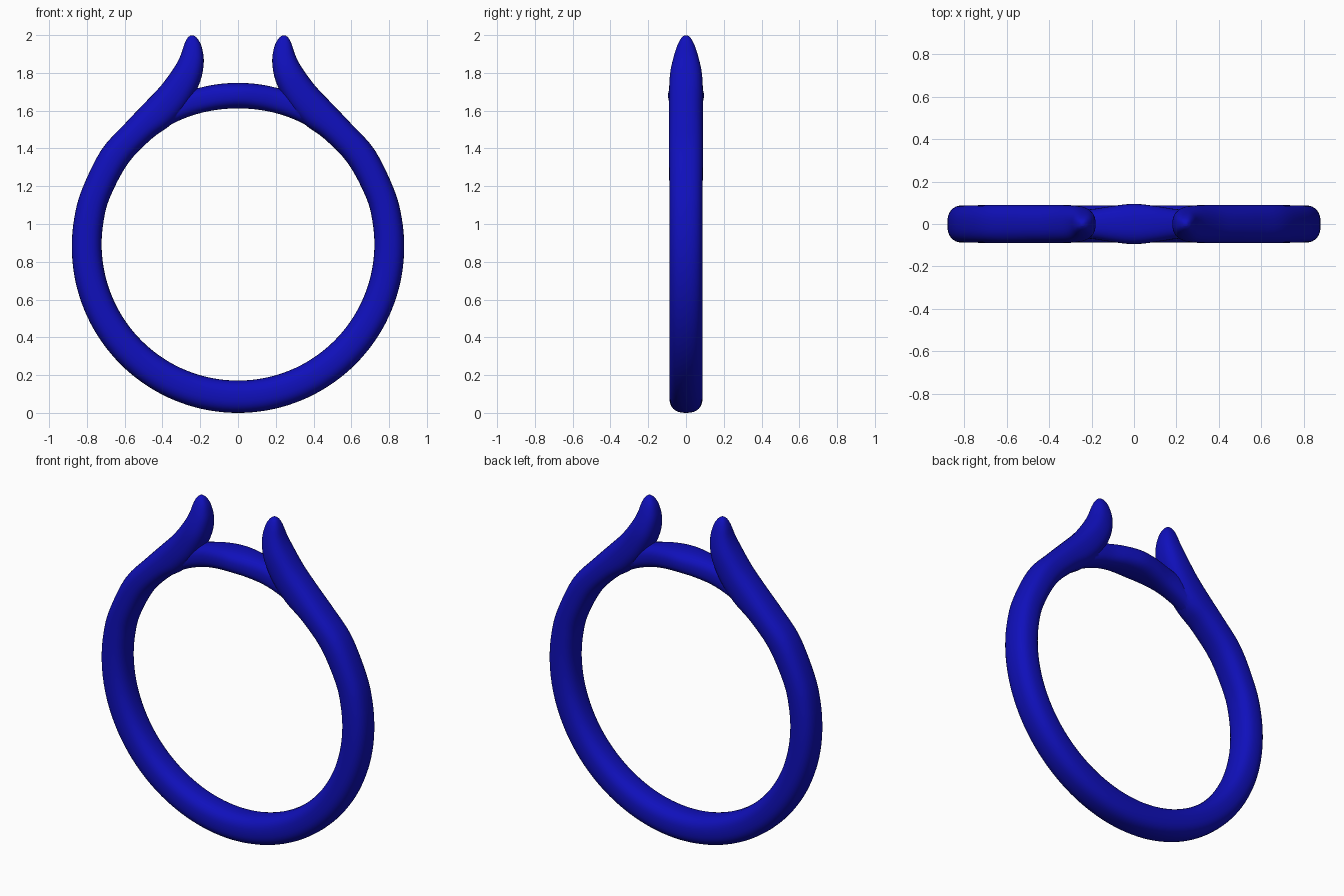
import bpy, bmesh, math
from mathutils import Vector

if "Cube" in bpy.data.objects:
    bpy.data.objects.remove(bpy.data.objects["Cube"])

SEG = 32
POWER = 2 / 2.5


def catmull(rows, steps):
    # smooth interpolation through the station rows
    out = []
    for k in range(len(rows) - 1):
        a, b, c, d = (rows[min(max(k + j, 0), len(rows) - 1)] for j in (-1, 0, 1, 2))
        for s in range(steps):
            t = s / steps
            out.append([0.5 * (2 * q + (r - p) * t + (2 * p - 5 * q + 4 * r - u) * t * t
                        + (3 * q - p - 3 * r + u) * t ** 3) for p, q, r, u in zip(a, b, c, d)])
    return out + [list(rows[-1])]


def mirrored(half):
    # half starts on x = 0; extend it to the other side
    left = [[-o, oz, -i, iz, w] for o, oz, i, iz, w in half[:0:-1]]
    return left + [list(r) for r in half]


def soft(v):
    return math.copysign(abs(v) ** POWER, v)


def loft(name, rows, mat):
    # rows: outer x, outer z, inner x, inner z, half width in y
    bm = bmesh.new()
    rings = []
    for ox, oz, ix, iz, w in rows:
        o, i = Vector((ox, 0, oz)), Vector((ix, 0, iz))
        ring = []
        for k in range(SEG):
            a = 2 * math.pi * k / SEG
            p = (o + i) / 2 + (o - i) / 2 * soft(math.cos(a))
            p.y = w * soft(math.sin(a))
            ring.append(bm.verts.new(p))
        rings.append(ring)
    for r, s in zip(rings, rings[1:]):
        for k in range(SEG):
            n = (k + 1) % SEG
            bm.faces.new((r[k], r[n], s[n], s[k]))
    bm.faces.new(rings[0])
    bm.faces.new(rings[-1])
    bmesh.ops.recalc_face_normals(bm, faces=bm.faces)
    me = bpy.data.meshes.new(name)
    bm.to_mesh(me)
    bm.free()
    ob = bpy.data.objects.new(name, me)
    bpy.context.collection.objects.link(ob)
    me.materials.append(mat)
    return ob


blue = bpy.data.materials.new("blue")
blue.diffuse_color = (0.005, 0.005, 0.5, 1)
blue.use_nodes = True
blue.node_tree.nodes["Principled BSDF"].inputs["Base Color"].default_value = blue.diffuse_color

# Band: round lower part, then upper shoulders that sweep up into pointed prongs
half = []
for deg in range(-90, 21, 10):
    c, s = math.cos(math.radians(deg)), math.sin(math.radians(deg))
    half.append((0.88 * c, 0.88 + 0.88 * s, 0.722 * c, 0.893 + 0.722 * s, 0.088))
half += [
    (0.725, 1.39, 0.583, 1.32, 0.09),
    (0.60, 1.53, 0.455, 1.453, 0.09),
    (0.50, 1.635, 0.35, 1.53, 0.09),
    (0.41, 1.73, 0.26, 1.635, 0.09),
    (0.34, 1.825, 0.20, 1.755, 0.085),
    (0.305, 1.89, 0.181, 1.86, 0.068),
    (0.285, 1.95, 0.193, 1.94, 0.046),
    (0.268, 1.984, 0.215, 1.982, 0.026),
    (0.252, 1.998, 0.234, 1.998, 0.009),
]
band = loft("ring_band", catmull(mirrored(half), 4), blue)

# Bridge closing the circle between the prongs
bridge_half = [
    (0, 1.747, 0, 1.612, 0.095),
    (0.10, 1.741, 0.10, 1.606, 0.085),
    (0.20, 1.722, 0.20, 1.587, 0.07),
    (0.30, 1.69, 0.30, 1.553, 0.066),
    (0.42, 1.62, 0.42, 1.493, 0.06),
]
bridge = loft("bridge", catmull(mirrored(bridge_half), 5), blue)

# Fuse both parts into one surface
mod = band.modifiers.new("fuse", 'BOOLEAN')
mod.operation = 'UNION'
mod.solver = 'EXACT'
mod.object = bridge
bpy.context.view_layer.objects.active = band
band.select_set(True)
bpy.ops.object.modifier_apply(modifier="fuse")
bpy.data.objects.remove(bridge)
bpy.ops.object.shade_smooth_by_angle(angle=math.radians(45))
